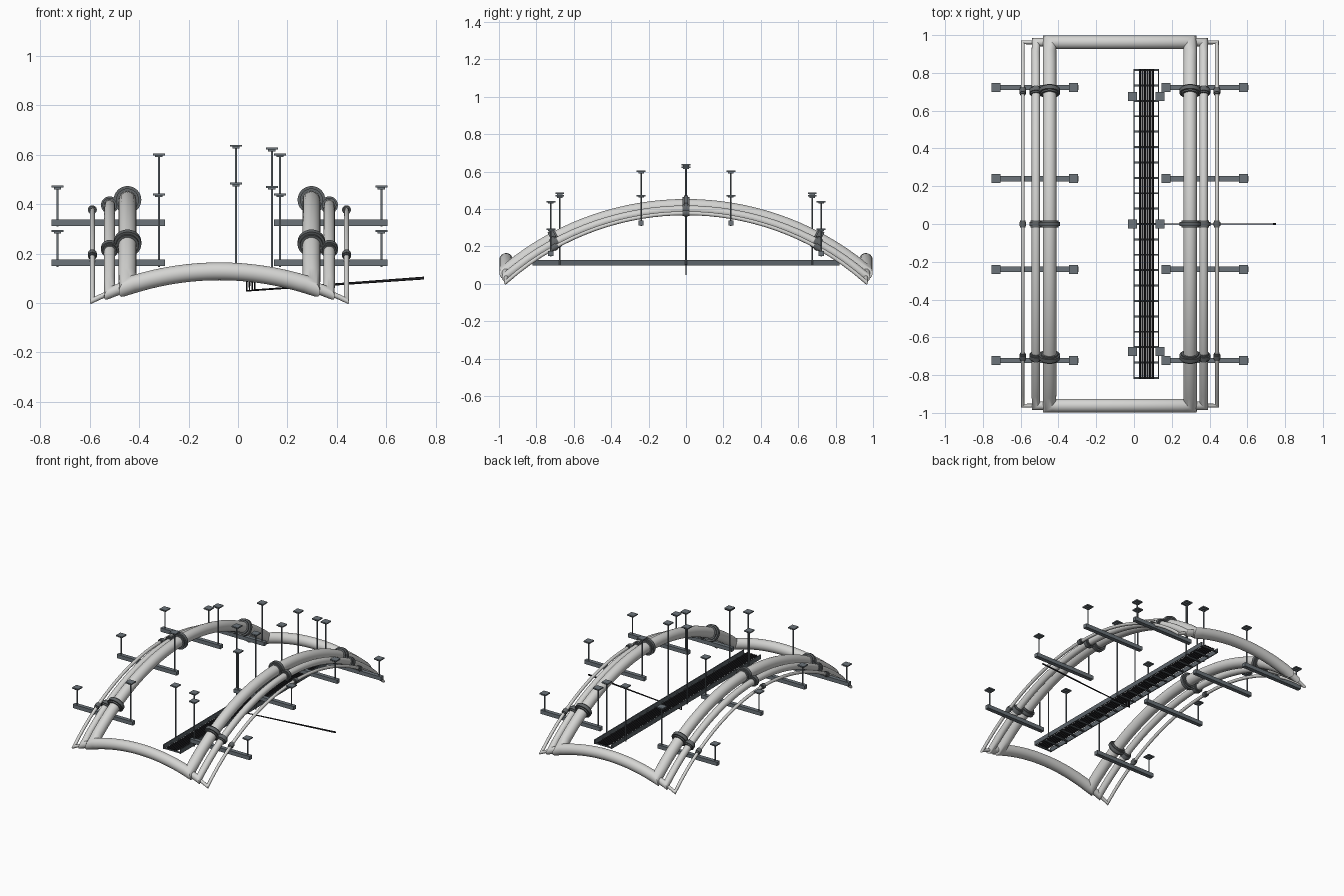
import bpy, bmesh, math
from mathutils import Vector

if "Cube" in bpy.data.objects:
    bpy.data.objects.remove(bpy.data.objects["Cube"])

CX = -0.075          # middle of the pipe loops
YE = 0.962           # end of the long arches


def material(name, rgb):
    m = bpy.data.materials.new(name)
    m.diffuse_color = (*rgb, 1)
    m.use_nodes = True
    m.node_tree.nodes["Principled BSDF"].inputs["Base Color"].default_value = m.diffuse_color
    return m


PIPE = material("pale pipe", (0.66, 0.66, 0.645))
FLANGE = material("flange grey", (0.12, 0.13, 0.135))
STEEL = material("steel grey", (0.15, 0.175, 0.195))
TRAY = material("tray grey", (0.11, 0.13, 0.145))
CABLE = material("cable black", (0.012, 0.012, 0.014))


def finish(bm, name, mat, smooth=False):
    bmesh.ops.recalc_face_normals(bm, faces=bm.faces)
    me = bpy.data.meshes.new(name)
    bm.to_mesh(me)
    bm.free()
    ob = bpy.data.objects.new(name, me)
    bpy.context.collection.objects.link(ob)
    me.materials.append(mat)
    if smooth:
        bpy.context.view_layer.objects.active = ob
        ob.select_set(True)
        bpy.ops.object.shade_smooth_by_angle(angle=math.radians(35))
        ob.select_set(False)
    return ob


def sweep(bm, pts, r, sides=24, closed=False):
    """Tube along a polyline with true mitred corners."""
    pts = [Vector(p) for p in pts]
    n = len(pts)

    def ring(p, d, normal):
        ref = Vector((0, 0, 1)) if abs(d.z) < 0.95 else Vector((0, 1, 0))
        s = d.cross(ref).normalized()
        u = s.cross(d)
        out = []
        for k in range(sides):
            a = 2 * math.pi * k / sides
            v = r * (math.cos(a) * s + math.sin(a) * u)
            out.append(p + v - d * (v.dot(normal) / d.dot(normal)))
        return out

    rings = []
    for i, p in enumerate(pts):
        din = (p - pts[i - 1]).normalized() if closed or i else None
        dout = (pts[(i + 1) % n] - p).normalized() if closed or i < n - 1 else None
        din, dout = din or dout, dout or din
        nm = (din + dout).normalized()
        both = zip(ring(p, din, nm), ring(p, dout, nm))
        rings.append([bm.verts.new((a + b) / 2) for a, b in both])
    for i in range(n if closed else n - 1):
        a, b = rings[i], rings[(i + 1) % n]
        for k in range(sides):
            j = (k + 1) % sides
            bm.faces.new((a[k], a[j], b[j], b[k]))
    if not closed:
        bm.faces.new(rings[0])
        bm.faces.new(rings[-1])


def box(bm, x0, x1, y0, y1, z0, z1):
    vs = bmesh.ops.create_cube(bm, size=1)["verts"]
    for v in vs:
        v.co = Vector((x1 if v.co.x > 0 else x0, y1 if v.co.y > 0 else y0,
                       z1 if v.co.z > 0 else z0))


def rod(bm, a, b, r, sides=16):
    sweep(bm, [a, b], r, sides)


def end_z(dx):
    """Height of the arched cross pipe at a distance from its middle."""
    R = 1.18
    return 0.128 - R + math.sqrt(R * R - dx * dx)


def arch(crest, half):
    """Height function and radius of a long arch."""
    sag = crest - end_z(half)
    R = (YE * YE + sag * sag) / (2 * sag)
    return (lambda y: crest - R + math.sqrt(R * R - y * y)), R


# Three closed pipe loops with flanges: half width, crest, radius, flange radius
for label, half, crest, r, fr in (("large", 0.372, 0.417, 0.036, 0.056),
                                  ("medium", 0.444, 0.396, 0.0225, 0.035),
                                  ("small", 0.514, 0.377, 0.0105, 0.018)):
    fz, R = arch(crest, half)
    N = 32
    ys = [YE * (2 * i / N - 1) for i in range(N + 1)]
    xs = [half * (1 - 2 * i / N) for i in range(1, N)]
    loop = [(CX + half, y, fz(y)) for y in ys]
    loop += [(CX + x, YE, end_z(x)) for x in xs]
    loop += [(CX - half, -y, fz(y)) for y in ys]
    loop += [(CX - x, -YE, end_z(x)) for x in xs]
    bm = bmesh.new()
    sweep(bm, loop, r, 24, True)
    finish(bm, label + "_pipe_loop", PIPE, True)

    bm = bmesh.new()
    for s in (-1, 1):
        for y in (-0.702, 0, 0.702):
            t = Vector((0, math.sqrt(R * R - y * y), -y)).normalized()
            c = Vector((CX + s * half, y, fz(y)))
            h = 0.011
            rod(bm, c - t * h, c + t * h, fr, 32)
            rod(bm, c - t * h * 1.8, c + t * h * 1.8, (r + fr) / 2, 32)
    finish(bm, label + "_pipe_flanges", FLANGE, True)


# Hanger rods topped by ceiling plates
def hanger(bm_plate, bm_rod, x, y, z0, z1):
    rod(bm_rod, (x, y, z0), (x, y, z1 - 0.005), 0.0045, 12)
    w = 0.024
    box(bm_plate, x - w, x + w, y - w, y + w, z1 - 0.008, z1)
    w = 0.015
    box(bm_plate, x - w, x + w, y - w, y + w, z1 - 0.015, z1 - 0.008)


plates, rods, bars = bmesh.new(), bmesh.new(), bmesh.new()
for s in (-1, 1):
    for y, zb, z_out, z_in in ((0.24, 0.325, 0.475, 0.605), (0.723, 0.162, 0.296, 0.443)):
        for ys in (-y, y):
            a, b = CX + s * 0.22, CX + s * 0.68
            box(bars, min(a, b), max(a, b), ys - 0.014, ys + 0.014, zb - 0.013, zb + 0.013)
            hanger(plates, rods, CX + s * 0.245, ys, zb - 0.016, z_in)
            hanger(plates, rods, CX + s * 0.655, ys, zb - 0.016, z_out)
for y, zl, zr in ((-0.675, 0.487, 0.474), (0, 0.64, 0.628), (0.675, 0.487, 0.474)):
    hanger(plates, rods, -0.008, y, 0.098, zl)
    hanger(plates, rods, 0.137, y, 0.098, zr)
finish(bars, "trapeze_bars", STEEL)
finish(plates, "ceiling_plates", STEEL)
finish(rods, "hanger_rods", STEEL, True)

# Ladder tray: two side rails and evenly spaced rungs
bm = bmesh.new()
for x in (0.0, 0.129):
    box(bm, x - 0.003, x + 0.003, -0.82, 0.82, 0.098, 0.128)
for i in range(21):
    y = -0.815 + 1.63 * i / 20
    box(bm, 0.0, 0.129, y - 0.005, y + 0.005, 0.100, 0.107)
finish(bm, "ladder_tray", TRAY)

# Cables lying in the tray, and a bundle dropping out to one side
bm = bmesh.new()
for i in range(6):
    x = 0.031 + 0.0138 * i
    rod(bm, (x, -0.82, 0.113), (x, 0.82, 0.113), 0.0055, 12)
finish(bm, "tray_cables", CABLE, True)

bm = bmesh.new()
for i in range(4):
    x = 0.036 + 0.0105 * i
    z = 0.049 + 0.0012 * i
    sweep(bm, [(x, 0, 0.113), (x, 0, z), (0.752, 0, 0.099 + 0.0012 * i)], 0.004, 12)
finish(bm, "drop_cables", CABLE, True)
